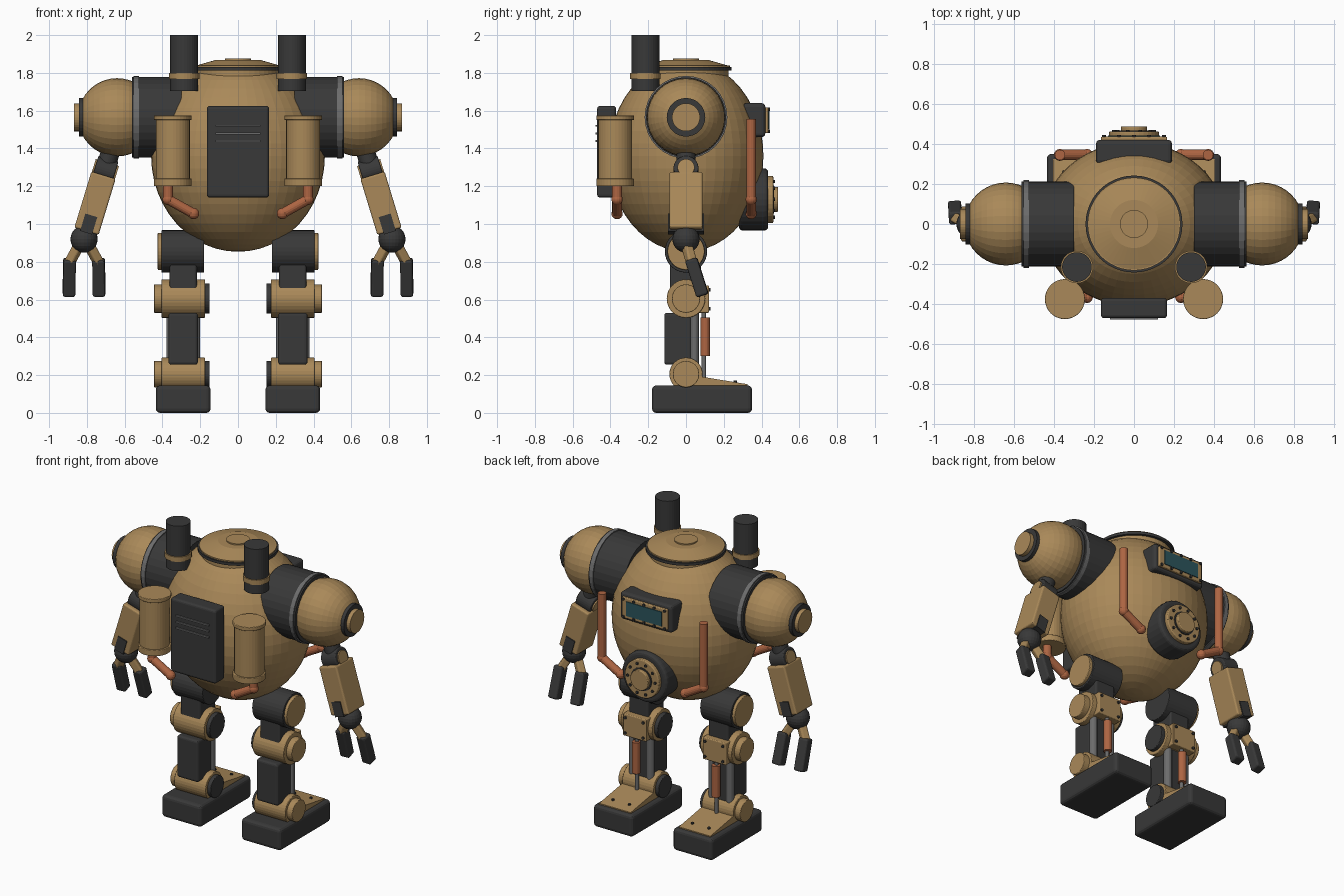
import bpy, bmesh, math
from mathutils import Vector, Matrix

if "Cube" in bpy.data.objects:
    bpy.data.objects.remove(bpy.data.objects["Cube"])


def material(name, r, g, b):
    m = bpy.data.materials.new(name)
    m.use_nodes = True
    m.diffuse_color = (r, g, b, 1)
    m.node_tree.nodes["Principled BSDF"].inputs["Base Color"].default_value = (r, g, b, 1)
    return m


BRASS = material("brass", 0.40, 0.25, 0.10)
DARK = material("dark iron", 0.04, 0.04, 0.04)
STEEL = material("steel grey", 0.15, 0.15, 0.15)
COPPER = material("copper", 0.42, 0.13, 0.055)
GLASS = material("teal glass", 0.025, 0.09, 0.11)


def finish(name, bm, mat, bevel=0):
    mesh = bpy.data.meshes.new(name)
    bm.normal_update()
    bm.to_mesh(mesh)
    bm.free()
    mesh.materials.append(mat)
    ob = bpy.data.objects.new(name, mesh)
    bpy.context.collection.objects.link(ob)
    if bevel:
        mod = ob.modifiers.new("bevel", "BEVEL")
        mod.width, mod.segments, mod.limit_method = bevel, 3, 'ANGLE'
    return ob


def box(name, lo, hi, mat, bevel=0.0, turn=None):
    """Box between two corners, optionally turned about its centre."""
    lo, hi = Vector(lo), Vector(hi)
    bm = bmesh.new()
    size = [abs(d) for d in hi - lo]
    m = Matrix.Translation((lo + hi) / 2) @ (turn or Matrix()) @ Matrix.Diagonal((*size, 1))
    bmesh.ops.create_cube(bm, size=1, matrix=m)
    return finish(name, bm, mat, bevel)


def rod(name, a, b, r, mat, bevel=0.0, r2=None, sides=32):
    """Cylinder or cone from point a to point b."""
    a, b = Vector(a), Vector(b)
    bm = bmesh.new()
    m = Matrix.Translation((a + b) / 2) @ (b - a).to_track_quat('Z', 'Y').to_matrix().to_4x4()
    bmesh.ops.create_cone(bm, cap_ends=True, segments=sides, radius1=r,
                          radius2=r if r2 is None else r2, depth=(b - a).length, matrix=m)
    return finish(name, bm, mat, bevel)


def ball(name, c, radii, mat, u=32, v=16, turn=None):
    bm = bmesh.new()
    m = Matrix.Translation(c) @ (turn or Matrix()) @ Matrix.Diagonal((*radii, 1))
    bmesh.ops.create_uvsphere(bm, u_segments=u, v_segments=v, radius=1, matrix=m)
    return finish(name, bm, mat)


def pipe(name, points, r):
    for a, b in zip(points, points[1:]):
        rod(name, a, b, r, COPPER, sides=16)
    for p in points[1:]:
        ball(name + "_joint", p, (r * 1.15,) * 3, COPPER, 16, 8)


def bolt(p, direction, r=0.009):
    p, d = Vector(p), Vector(direction)
    rod("bolt", p - d * 0.01, p + d * 0.008, r, DARK, sides=8)


# Round body and top hatch
ball("body", (0, 0, 1.36), (0.46, 0.41, 0.507), BRASS, 48, 24)
rod("hatch_seat", (0, 0, 1.77), (0, 0, 1.815), 0.225, BRASS, sides=48)
rod("hatch_seal", (0, 0, 1.812), (0, 0, 1.83), 0.242, DARK, sides=48)
rod("hatch_rim", (0, 0, 1.828), (0, 0, 1.838), 0.232, BRASS, sides=48)
rod("hatch_dome", (0, 0, 1.838), (0, 0, 1.868), 0.225, BRASS, r2=0.12, sides=48)
rod("hatch_cap", (0, 0, 1.865), (0, 0, 1.876), 0.07, BRASS)

# Louvred box
box("vent_box", (-0.165, -0.47, 1.14), (0.165, -0.37, 1.625), DARK, 0.015)
for z in (1.44, 1.48, 1.52):
    box("vent_slat", (-0.12, -0.478, z - 0.005), (0.12, -0.465, z + 0.005), STEEL)

# Visor with framed glass
box("visor_frame", (-0.19, 0.30, 1.46), (0.19, 0.42, 1.64), DARK, 0.02)
box("visor_bezel", (-0.165, 0.40, 1.482), (0.165, 0.436, 1.618), BRASS, 0.006)
box("visor_glass", (-0.13, 0.42, 1.503), (0.13, 0.441, 1.597), GLASS)
for i in range(5):
    for z in (1.492, 1.608):
        bolt((-0.15 + i * 0.075, 0.436, z), (0, 1, 0))

# Round port with ring of bolts
hub = Vector((0, 0, 1.13))
for part, y0, y1, r, mat, bev in (
        ("port_ring", 0.28, 0.435, 0.165, DARK, 0.02), ("port_plate", 0.42, 0.462, 0.125, BRASS, 0.006),
        ("port_groove", 0.45, 0.467, 0.075, DARK, 0), ("port_cap", 0.45, 0.488, 0.066, BRASS, 0.005)):
    rod(part, hub + Vector((0, y0, 0)), hub + Vector((0, y1, 0)), r, mat, bev)
for i in range(10):
    t = i * math.tau / 10
    bolt((0.1 * math.cos(t), 0.462, hub.z + 0.1 * math.sin(t)), (0, 1, 0))

for s, side in ((1, "left_"), (-1, "right_")):
    # Exhaust stack
    rod(side + "stack", (s * 0.285, -0.215, 1.705), (s * 0.285, -0.215, 2), 0.074, DARK)
    rod(side + "stack_band", (s * 0.285, -0.215, 1.768), (s * 0.285, -0.215, 1.8), 0.081, BRASS)

    # Canister and pipes
    for part, z0, z1, r in (("canister", 1.2, 1.57, 0.09), ("canister_lid", 1.55, 1.575, 0.1),
                            ("canister_base", 1.2, 1.24, 0.1)):
        rod(side + part, (s * 0.345, -0.375, z0), (s * 0.345, -0.375, z1), r, BRASS, 0.004)
    for y, top in ((-0.365, 1.22), (0.345, 1.555)):
        pipe(side + "pipe", [(s * 0.37, y, top), (s * 0.37, y, 1.13), (s * 0.235, y, 1.055)], 0.026)

    # Shoulder
    for part, x0, x1, r, mat in (
            ("shoulder_collar", 0.3, 0.525, 0.213, DARK), ("shoulder_ring", 0.525, 0.552, 0.219, STEEL),
            ("shoulder_seal", 0.55, 0.562, 0.212, DARK), ("shoulder_washer", 0.78, 0.842, 0.102, DARK),
            ("shoulder_cap", 0.8, 0.868, 0.074, BRASS)):
        rod(side + part, (s * x0, 0, 1.565), (s * x1, 0, 1.565), r, mat)
    ball(side + "shoulder", (s * 0.64, 0, 1.565), (0.207,) * 3, BRASS, 32, 20,
         Matrix.Rotation(math.pi / 2, 4, 'Y'))

    # Arm tilts outward
    tilt = Matrix.Rotation(-s * 0.295, 4, 'Y')
    base = Matrix.Translation((s * 0.757, 0, 1.11)) @ tilt

    def at(x, y, z):
        return base @ Vector((s * x, y, z))

    rod(side + "upper_arm", at(0, 0, 0.16), (s * 0.67, 0, 1.4), 0.05, DARK)
    rod(side + "elbow", at(-0.055, 0, 0.18), at(0.055, 0, 0.18), 0.066, DARK, 0.006)
    for x in (-0.058, 0.058):
        rod(side + "elbow_disc", at(x - 0.006, 0, 0.18), at(x + 0.006, 0, 0.18), 0.045, BRASS)
    c = Vector((s * 0.757, 0, 1.11))
    box(side + "forearm", c - Vector((0.067, 0.088, 0.155)), c + Vector((0.067, 0.088, 0.155)),
        BRASS, 0.01, tilt)
    w = at(0, 0, -0.115)
    box(side + "wrist_fork", w - Vector((0.033, 0.094, 0.048)), w + Vector((0.033, 0.094, 0.048)),
        DARK, 0, tilt)
    ball(side + "wrist", (s * 0.815, 0, 0.92), (0.072,) * 3, DARK, 24, 12)

    # Two claws
    for k in (-1, 1):
        root, knuckle, tip = [Vector((s * (0.815 + k * x), y, z)) for x, y, z in
                              ((0.02, 0, 0.90), (0.077, 0.03, 0.795), (0.08, 0.085, 0.63))]
        for part, a, b, wide, mat in (("finger", root, knuckle, 0.05, BRASS),
                                      ("claw", knuckle + Vector((0, 0, 0.01)), tip, 0.066, DARK)):
            h = Vector((wide, wide, (b - a).length + 0.02)) / 2
            turn = (a - b).to_track_quat('Z', 'Y').to_matrix().to_4x4()
            box(side + part, (a + b) / 2 - h, (a + b) / 2 + h, mat, 0.012, turn)

    # Hip, knee and ankle barrels
    for part, x0, x1, z, r, mat in (
            ("hip", 0.18, 0.405, 0.855, 0.112, DARK), ("hip_cap", 0.4, 0.425, 0.855, 0.098, BRASS),
            ("knee", 0.175, 0.405, 0.605, 0.102, BRASS), ("knee_cap", 0.4, 0.445, 0.605, 0.075, BRASS),
            ("knee_inner_cap", 0.15, 0.18, 0.605, 0.08, DARK),
            ("ankle", 0.175, 0.405, 0.205, 0.088, BRASS), ("ankle_cap", 0.4, 0.445, 0.205, 0.07, BRASS),
            ("ankle_inner_cap", 0.15, 0.18, 0.205, 0.07, DARK)):
        rod(side + part, (s * x0, 0, z), (s * x1, 0, z), r, mat, 0.004)

    # Thigh, knee plate and shin
    x = s * 0.29
    box(side + "thigh", (x - 0.072, -0.085, 0.62), (x + 0.072, 0.08, 0.8), DARK, 0.012)
    box(side + "knee_plate", (x - 0.085, 0, 0.53), (x + 0.085, 0.122, 0.675), BRASS, 0.006)
    for dx in (-0.065, 0.065):
        for z in (0.552, 0.652):
            bolt((x + dx, 0.122, z), (0, 1, 0))
        rod(side + "shin_strut", (x + dx, 0.045, 0.22), (x + dx, 0.045, 0.56), 0.024, STEEL, sides=16)
    box(side + "shin_core", (x - 0.05, -0.05, 0.2), (x + 0.05, 0.065, 0.6), DARK)
    box(side + "shin_guard", (x - 0.078, -0.115, 0.255), (x + 0.078, 0.03, 0.53), DARK, 0.015)
    rod(side + "piston", (x, 0.102, 0.3), (x, 0.102, 0.505), 0.026, COPPER, sides=16)
    rod(side + "piston_rod", (x, 0.095, 0.18), (x, 0.095, 0.56), 0.012, STEEL, sides=12)

    # Foot with sloping instep
    box(side + "foot", (x - 0.145, -0.18, 0), (x + 0.145, 0.35, 0.145), DARK, 0.022)
    instep = box(side + "instep", (x - 0.115, 0.03, 0.13), (x + 0.115, 0.325, 0.2), BRASS)
    for v in instep.data.vertices:
        if v.co.z > 0.19 and v.co.y > 0.2:
            v.co.z = 0.152
    for dx in (-0.06, 0.06):
        bolt((x + dx, 0.26, 0.163), (0, 0, 1))
